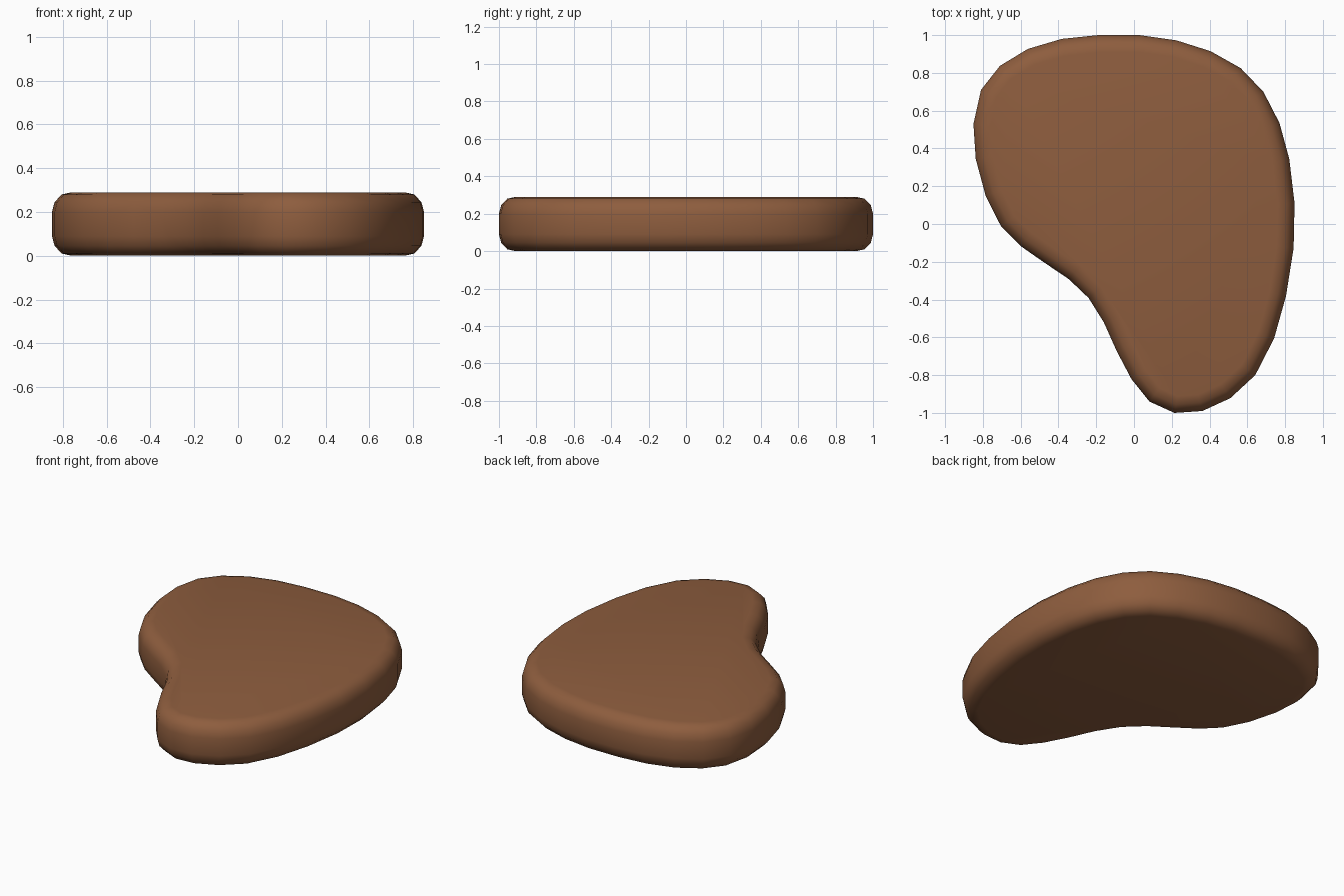
import bpy
import bmesh
from mathutils import Vector

if "Cube" in bpy.data.objects:
    bpy.data.objects.remove(bpy.data.objects["Cube"])

# Outline of the pad seen from above, clockwise
OUTLINE = [(-.19, 1), (.03, 1), (.225, .972), (.405, .915), (.565, .825), (.685, .70),
           (.77, .535), (.822, .345), (.85, .11), (.845, -.127), (.805, -.38),
           (.742, -.605), (.642, -.80), (.51, -.922), (.362, -.99), (.214, -1),
           (.082, -.94), (-.013, -.822), (-.092, -.672), (-.16, -.52), (-.24, -.392),
           (-.345, -.292), (-.478, -.202), (-.60, -.117), (-.705, -.01), (-.785, .148),
           (-.838, .345), (-.85, .53), (-.81, .71), (-.71, .837), (-.562, .927), (-.382, .98)]

# Rounded edge: (inset, height) from the underside to the top
RIM = [(.09, 0), (.045, .01), (.012, .045), (0, .09),
       (0, .20), (.012, .245), (.045, .28), (.09, .29)]


def inset(d):
    pts = [Vector(p) for p in OUTLINE]
    out = []
    for i, p in enumerate(pts):
        t = (pts[(i + 1) % len(pts)] - pts[i - 1]).normalized()
        out.append(p + Vector((t.y, -t.x)) * d)
    return out


bm = bmesh.new()
rings = [[bm.verts.new((p.x, p.y, z)) for p in inset(d)] for d, z in RIM]
n = len(OUTLINE)
for a, b in zip(rings, rings[1:]):
    for i in range(n):
        j = (i + 1) % n
        bm.faces.new((a[i], a[j], b[j], b[i]))
bm.faces.new(rings[0])
bm.faces.new(rings[-1])
bmesh.ops.recalc_face_normals(bm, faces=bm.faces)

mesh = bpy.data.meshes.new("rounded_pad")
bm.to_mesh(mesh)
bm.free()
pad = bpy.data.objects.new("rounded_pad", mesh)
bpy.context.collection.objects.link(pad)

brown = bpy.data.materials.new("warm brown")
brown.diffuse_color = (.27, .11, .048, 1)
brown.use_nodes = True
brown.node_tree.nodes["Principled BSDF"].inputs["Base Color"].default_value = brown.diffuse_color
mesh.materials.append(brown)

bpy.context.view_layer.objects.active = pad
pad.select_set(True)
bpy.ops.object.shade_smooth_by_angle(angle=0.7)
